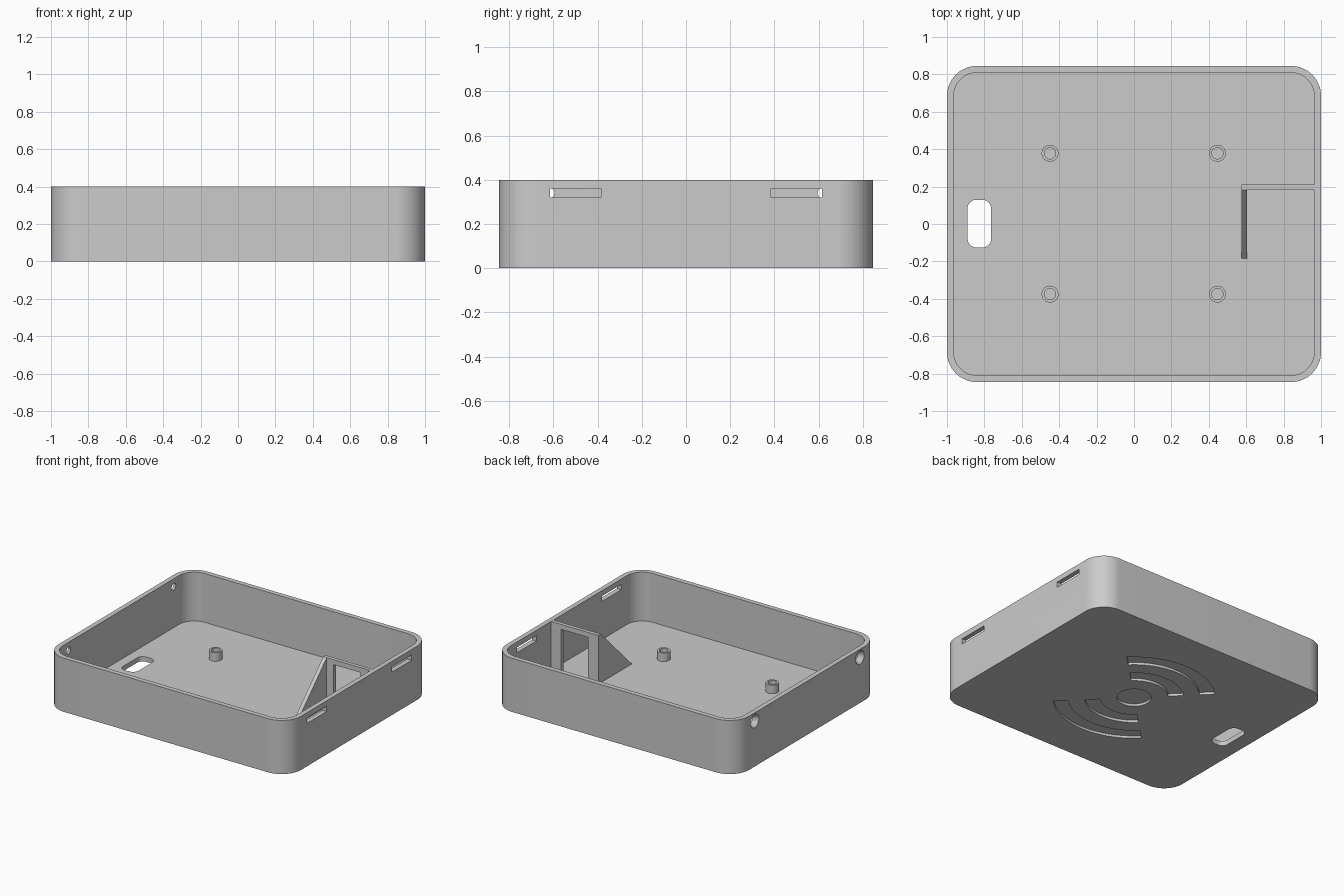
import bpy, bmesh
from math import sin, cos, pi, radians
from mathutils import Matrix

cube = bpy.data.objects.get("Cube")
if cube:
    bpy.data.objects.remove(cube, do_unlink=True)

GREY = (0.6, 0.6, 0.6, 1.0)
mat = bpy.data.materials.new("plain_grey")
mat.use_nodes = True
mat.diffuse_color = GREY
bsdf = next(n for n in mat.node_tree.nodes if n.type == 'BSDF_PRINCIPLED')
bsdf.inputs["Base Color"].default_value = GREY

HALF_X, HALF_Y, HEIGHT, WALL = 1.0, 0.845, 0.4, 0.036


def make(name, bm):
    bmesh.ops.recalc_face_normals(bm, faces=bm.faces)
    mesh = bpy.data.meshes.new(name)
    bm.to_mesh(mesh)
    bm.free()
    mesh.materials.append(mat)
    obj = bpy.data.objects.new(name, mesh)
    bpy.context.scene.collection.objects.link(obj)
    return obj


def prism(name, outline, low, high, axis='z'):
    """Extrude a 2D outline between two levels along an axis."""
    place = {'x': lambda a, b, c: (c, a, b),
             'y': lambda a, b, c: (a, c, b),
             'z': lambda a, b, c: (a, b, c)}[axis]
    bm = bmesh.new()
    face = bm.faces.new([bm.verts.new(place(a, b, low)) for a, b in outline])
    new = bmesh.ops.extrude_face_region(bm, geom=[face])["geom"]
    shift = place(0, 0, high - low)
    bmesh.ops.translate(bm, vec=shift,
                        verts=[v for v in new if isinstance(v, bmesh.types.BMVert)])
    return make(name, bm)


def arc(cx, cy, r, start, end, steps):
    angles = [radians(start + (end - start) * i / steps) for i in range(steps + 1)]
    return [(cx + r * cos(t), cy + r * sin(t)) for t in angles]


def circle(cx, cy, r, steps=48):
    return arc(cx, cy, r, 0, 360, steps)[:-1]


def rounded_rect(cx, cy, hx, hy, r, steps=16):
    pts = []
    for i, (sx, sy) in enumerate([(1, 1), (-1, 1), (-1, -1), (1, -1)]):
        pts += arc(cx + sx * (hx - r), cy + sy * (hy - r), r, 90 * i, 90 * i + 90, steps)
    return pts


def cut(obj, cutter):
    """Subtract the cutter for good, then discard it."""
    mod = obj.modifiers.new("cut", 'BOOLEAN')
    mod.operation, mod.solver, mod.object = 'DIFFERENCE', 'EXACT', cutter
    cutter.hide_render = True
    bpy.context.view_layer.update()
    deps = bpy.context.evaluated_depsgraph_get()
    mesh = bpy.data.meshes.new_from_object(obj.evaluated_get(deps))
    obj.modifiers.clear()
    obj.data = mesh
    bpy.data.objects.remove(cutter, do_unlink=True)


# Open tray with rounded corners
tray = prism("tray", rounded_rect(0, 0, HALF_X, HALF_Y, 0.16), 0, HEIGHT)
cut(tray, prism("cavity", rounded_rect(0, 0, HALF_X - WALL, HALF_Y - WALL, 0.125),
                WALL, HEIGHT + 0.1))

# Cable opening in the floor
cut(tray, prism("opening", rounded_rect(-0.827, 0.002, 0.0625, 0.127, 0.045, 8), -0.1, 0.1))

for side in (-1, 1):
    # Latch slots in the +x wall
    cut(tray, prism("slot", [(side * y, z) for y, z in
                             [(0.385, 0.32), (0.615, 0.32), (0.615, 0.36), (0.385, 0.36)]],
                    0.9, 1.1, 'x'))
    # Countersunk screw holes in the -x wall
    bm = bmesh.new()
    bmesh.ops.create_cone(bm, cap_ends=True, segments=32, radius1=0.057, radius2=0.018,
                          depth=0.056, matrix=Matrix.Translation((-0.982, side * 0.62, 0.34))
                          @ Matrix.Rotation(pi / 2, 4, 'Y'))
    cut(tray, make("countersink", bm))
    # Shallow curved grooves on the underside
    mid = side * 90
    for inner, outer in ((0.23, 0.335), (0.445, 0.548)):
        band = arc(0, 0, outer, mid - 45, mid + 45, 24) + arc(0, 0, inner, mid + 45, mid - 45, 24)
        cut(tray, prism("groove", band, -0.1, 0.018))

# Shallow round recess on the underside
cut(tray, prism("recess", circle(0, 0, 0.116), -0.1, 0.018))
parts = [tray]

# Hollow mounting posts
for x, xname in ((-0.449, "right"), (0.446, "left")):
    for y, yname in ((-0.375, "front"), (0.378, "back")):
        post = prism(f"post_{yname}_{xname}", circle(x, y, 0.045, 32), WALL - 0.01, 0.1)
        cut(post, prism("bore", circle(x, y, 0.03, 32), -0.1, 0.2))
        parts.append(post)

# Divider panel with a window, and its sloping brace
base, top, end = WALL - 0.005, HEIGHT - 0.001, HALF_X - WALL + 0.005
frame = [(0.575, base), (0.66, base), (0.66, 0.362), (0.882, 0.362),
         (0.882, base), (end, base), (end, top), (0.575, top)]
parts.append(prism("divider_panel", frame, 0.182, 0.21, 'y'))
parts.append(prism("divider_brace", [(-0.19, base), (0.182, base), (0.182, top)],
                   0.575, 0.604, 'x'))

# Smooth the rounded surfaces, keep edges crisp
bpy.ops.object.select_all(action='DESELECT')
for obj in parts:
    obj.select_set(True)
bpy.context.view_layer.objects.active = tray
bpy.ops.object.shade_smooth_by_angle(angle=radians(30))
